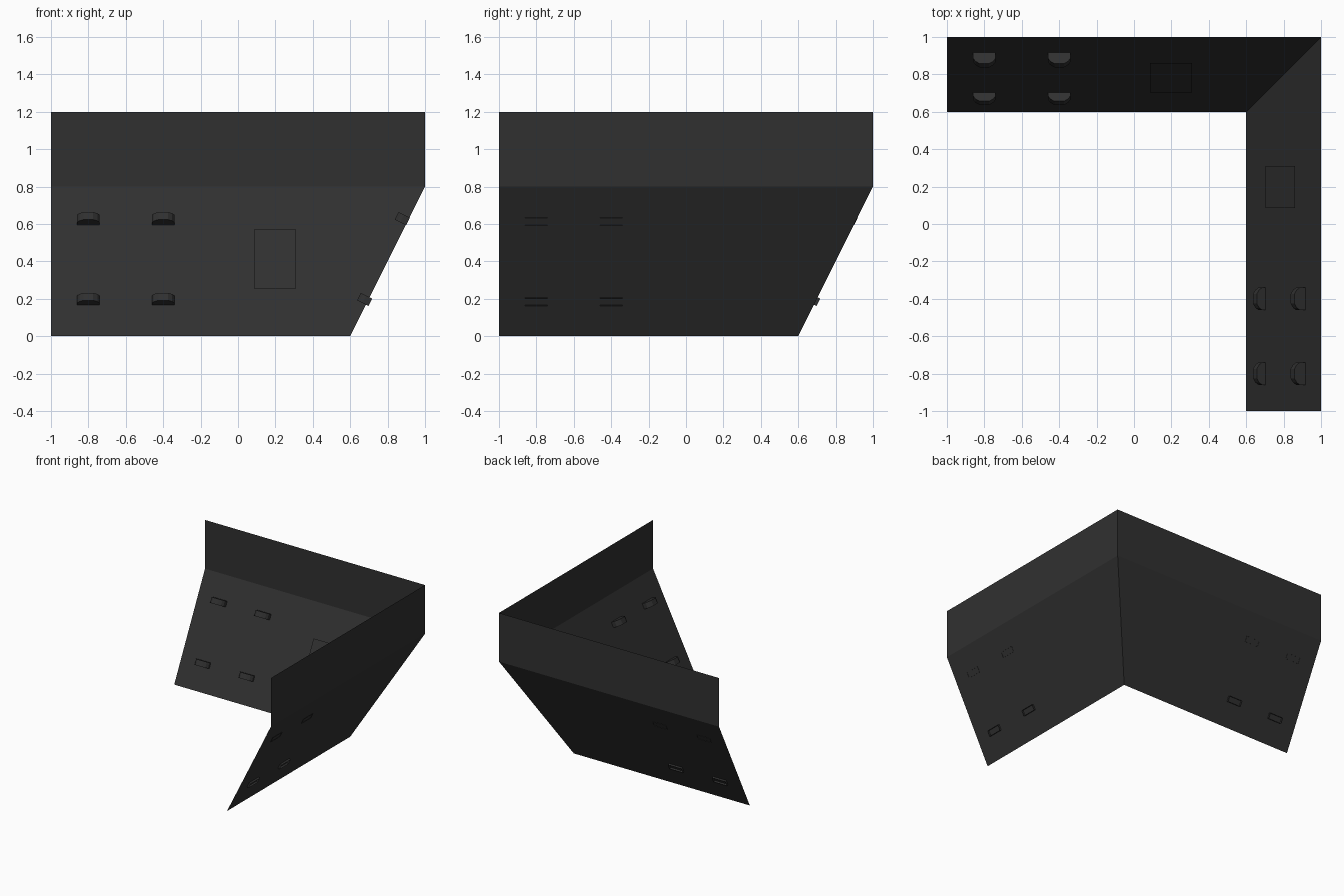
import bpy
import bmesh
from mathutils import Vector

if "Cube" in bpy.data.objects:
    bpy.data.objects.remove(bpy.data.objects["Cube"])

dark = bpy.data.materials.new("dark_grey")
dark.diffuse_color = (0.03, 0.03, 0.03, 1)
dark.use_nodes = True
dark.node_tree.nodes["Principled BSDF"].inputs["Base Color"].default_value = dark.diffuse_color

UP = Vector((0, 0.4472, 0.8944))       # up along the sloped wall
INWARD = Vector((0, -0.8944, 0.4472))  # out of the wall, into the corner


def slope_point(x, z):
    return Vector((x, 0.6 + 0.5 * z, z))


def make(name, verts, faces, swap):
    # swap exchanges x and y, which mirrors a back part onto the right wall
    if swap:
        verts = [Vector((v.y, v.x, v.z)) for v in verts]
        faces = [f[::-1] for f in faces]
    me = bpy.data.meshes.new(name)
    me.from_pydata([tuple(v) for v in verts], [], faces)
    me.materials.append(dark)
    ob = bpy.data.objects.new(name, me)
    bpy.context.collection.objects.link(ob)
    return ob


def wall(name, swap):
    # thin sheet: sloped lower part, upright upper part, mitred at the corner
    verts = []
    for y, z in ((0.6, 0), (1, 0.8), (1, 1.2)):
        verts += [Vector((-1, y, z)), Vector((y, y, z))]
    make(name, verts, [(0, 1, 3, 2), (2, 3, 5, 4)], swap)


def panel(name, swap):
    # flat plate floating just in front of the slope
    off = INWARD * 0.022
    verts = [slope_point(x, z) + off for x, z in
             ((0.085, 0.245), (0.31, 0.245), (0.31, 0.56), (0.085, 0.56))]
    make(name, verts, [(0, 1, 2, 3)], swap)


def hold(name, x, z, poke, swap):
    # D-shaped ledge with an open back that passes through the wall
    half = [(0.06, 0), (0.06, 0.036), (0.048, 0.054), (0.026, 0.068)]
    plan = [(-a, d) for a, d in half] + [(a, d) for a, d in reversed(half)]
    base = slope_point(x, z) - INWARD * poke
    n = len(plan)
    verts = [base + Vector((a, 0, 0)) + INWARD * d + UP * t
             for t in (-0.0225, 0.0225) for a, d in plan]
    faces = [tuple(range(n))[::-1], tuple(range(n, 2 * n))]
    faces += [(i, i + 1, n + i + 1, n + i) for i in range(n - 1)]
    ob = make(name, verts, faces, swap)
    bm = bmesh.new()
    bm.from_mesh(ob.data)
    bmesh.ops.recalc_face_normals(bm, faces=bm.faces)
    # the outward direction is known from the front strip
    front = min(bm.faces, key=lambda f: abs(f.normal.z - 0.4472))
    want = INWARD if not swap else Vector((INWARD.y, INWARD.x, INWARD.z))
    if front.normal.dot(want) < 0:
        bmesh.ops.reverse_faces(bm, faces=bm.faces)
    for f in bm.faces:
        f.smooth = False
    bm.to_mesh(ob.data)
    bm.free()


for side, swap in (("back", False), ("right", True)):
    wall(side + "_wall", swap)
    panel(side + "_panel", swap)
    for x in (-0.8, -0.4):
        hold(side + "_upper_hold", x, 0.614, 0.002, swap)
        hold(side + "_lower_hold", x, 0.188, 0.015, swap)
